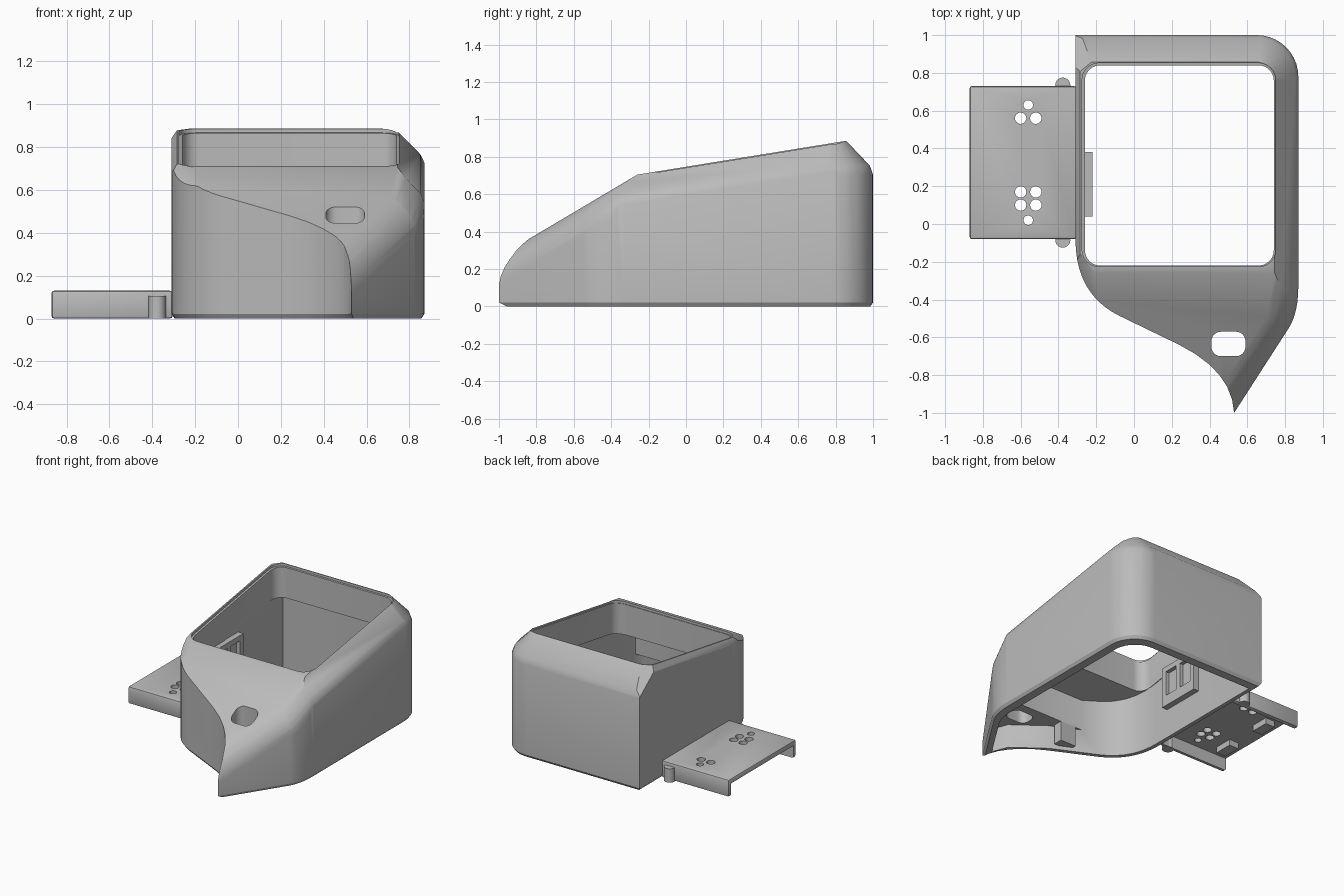
import bpy, bmesh, math
from mathutils import Vector

if "Cube" in bpy.data.objects:
    bpy.data.objects.remove(bpy.data.objects["Cube"], do_unlink=True)

GREY = (0.5, 0.5, 0.5, 1)
mat = bpy.data.materials.new("light grey plastic")
mat.use_nodes = True
mat.diffuse_color = GREY
mat.node_tree.nodes["Principled BSDF"].inputs["Base Color"].default_value = GREY


def add_object(name, bm):
    bmesh.ops.recalc_face_normals(bm, faces=bm.faces)
    me = bpy.data.meshes.new(name)
    bm.to_mesh(me)
    bm.free()
    ob = bpy.data.objects.new(name, me)
    bpy.context.collection.objects.link(ob)
    me.materials.append(mat)
    return ob


def loft(name, loops):
    """Closed solid through matching loops of 3D points."""
    bm = bmesh.new()
    rings = [[bm.verts.new(p) for p in loop] for loop in loops]
    bm.faces.new(rings[0])
    bm.faces.new(rings[-1])
    n = len(rings[0])
    for a, b in zip(rings, rings[1:]):
        for i in range(n):
            j = (i + 1) % n
            bm.faces.new((a[i], a[j], b[j], b[i]))
    return add_object(name, bm)


def at(loop, z):
    return [(x, y, z) for x, y in loop]


def below_rim(loop, drop):
    """Loop on a plane parallel to the sloping rim."""
    return [(x, y, 0.747 + SLOPE * y - drop) for x, y in loop]


def prism(name, loop, z0, z1):
    return loft(name, [at(loop, z0), at(loop, z1)])


def box(name, x0, x1, y0, y1, z0, z1):
    return prism(name, [(x0, y0), (x1, y0), (x1, y1), (x0, y1)], z0, z1)


def circle(x, y, r, n=24):
    return [(x + r * math.cos(2 * math.pi * i / n), y + r * math.sin(2 * math.pi * i / n))
            for i in range(n)]


def rounded(x0, x1, y0, y1, r, n=6):
    pts = []
    for k, (cx, cy) in enumerate([(x1 - r, y1 - r), (x0 + r, y1 - r), (x0 + r, y0 + r), (x1 - r, y0 + r)]):
        for i in range(n + 1):
            a = math.pi / 2 * (k + i / n)
            pts.append((cx + r * math.cos(a), cy + r * math.sin(a)))
    return pts


def bezier(p, c, q, n):
    p, c, q = Vector(p), Vector(c), Vector(q)
    return [tuple(p * (1 - t) ** 2 + c * 2 * t * (1 - t) + q * t * t)
            for t in (i / n for i in range(n + 1))]


def inset(loop, d):
    """Offset a counter-clockwise loop inward by d."""
    out = []
    for i, p in enumerate(loop):
        p = Vector(p)
        a = (p - Vector(loop[i - 1])).normalized()
        b = (Vector(loop[(i + 1) % len(loop)]) - p).normalized()
        na, nb = Vector((-a.y, a.x)), Vector((-b.y, b.x))
        out.append(tuple(p + (na + nb) * d / (1 + na.dot(nb))))
    return out


def boolean(target, cutter, op="DIFFERENCE"):
    mod = target.modifiers.new("cut", "BOOLEAN")
    mod.operation, mod.object, mod.solver = op, cutter, "EXACT"
    bpy.context.view_layer.update()
    dg = bpy.context.evaluated_depsgraph_get()
    me = bpy.data.meshes.new_from_object(target.evaluated_get(dg))
    target.modifiers.clear()
    target.data = me
    bpy.data.objects.remove(cutter, do_unlink=True)


# Body footprint
def footprint(tip_steps):
    pts = [(-0.31, 1)]
    pts += bezier((-0.31, -0.08), (-0.31, -0.37), (-0.08, -0.485), 10)
    pts += bezier((0.24, -0.64), (0.52, -0.78), (0.53, -1), tip_steps)
    pts += bezier((0.82, -0.55), (0.87, -0.47), (0.87, -0.33), 6)
    for i in range(11):
        a = math.pi / 2 * i / 10
        pts.append((0.65 + 0.22 * math.cos(a), 0.78 + 0.22 * math.sin(a)))
    return pts


# Sloping planes that limit the body's top: (point, outward normal)
SLOPE = 0.162
FRONT = (0, -0.593, 1)
planes = [
    ((0, -0.26, 0.705), (0, -SLOPE, 1)),             # top rim
    ((0, -0.26, 0.705), FRONT),                      # front slope
    ((0.745, -0.26, 0.705), (1.0, -SLOPE, 1)),       # right chamfer
    ((0.855, -0.26, 0.59), (2.2, -SLOPE, 1)),        # right soft edge
    ((-0.285, -0.26, 0.705), (-1.6, -SLOPE, 1)),     # left edge
    ((-0.255, 0.835, 0.88), (-1, 1, 1.3)),           # back left corner
    ((-0.25, -0.205, 0.714), (-1, -1, 1.5)),         # front left corner
]


def fillet(x, y, wall, radius, steps=7):
    """Planes rounding the front slope into the wall through (x, y)."""
    a, b = Vector(FRONT).normalized(), Vector(wall).normalized()
    edge = Vector((x, y, 0.705 + 0.593 * (y + 0.26)))
    centre = edge - (a + b) * radius / (1 + a.dot(b))
    for i in range(1, steps):
        n = a.slerp(b, i / steps)
        planes.append((tuple(centre + n * radius), tuple(n)))


fillet(0.53, -1, (0.84, -0.54, 0), 0.2)              # nose
fillet(0.858, -0.44, (0.97, -0.25, 0), 0.175)        # turn to the right side
for i in range(1, 7):                                # back chamfer and its corner
    a = math.pi / 2 * i / 6
    c, s = math.cos(a), math.sin(a)
    for r, z, rise in ((0.22, 0.735, 0.95), (0.205, 0.747, 0.35)):
        planes.append(((0.65 + r * c, 0.78 + r * s, z), (c, s, rise)))


def envelope(name, shrink):
    bm = bmesh.new()
    bmesh.ops.create_cube(bm, size=4)
    bmesh.ops.translate(bm, verts=bm.verts, vec=(0, 0, 1.5))
    for p, n in planes:
        n = Vector(n).normalized()
        bmesh.ops.bisect_plane(bm, geom=bm.verts[:] + bm.edges[:] + bm.faces[:], dist=1e-5,
                               plane_co=Vector(p) - n * shrink, plane_no=n, clear_outer=True)
        bmesh.ops.holes_fill(bm, edges=[e for e in bm.edges if e.is_boundary], sides=0)
    return add_object(name, bm)


# Outer body
WALL = 0.045
outline = footprint(6)
shell = loft("body_shell", [at(inset(outline, 0.015), 0), at(outline, 0.022), at(outline, 1.2)])
boolean(shell, envelope("outer_limit", 0), "INTERSECT")

# Cavity: sloping ceiling, thicker right and back walls, solid block in the nose
inner = inset(footprint(2), WALL)
cavity = loft("cavity", [at(inner, -0.1), below_rim(inner, 0.25)])
boolean(cavity, prism("thick_walls", [(x - 0.035, y - 0.035) for x, y in inner], -0.2, 1.2), "INTERSECT")
boolean(cavity, envelope("inner_limit", WALL), "INTERSECT")
boolean(cavity, box("nose_block", -0.5, 1, -1.2, -0.5, 0.18, 1))
boolean(shell, cavity)

# Deep screen opening with a shallow rim step
opening = rounded(-0.26, 0.74, -0.22, 0.84, 0.08)
boolean(shell, loft("opening", [below_rim(opening, 0.27), at(opening, 1.3)]))
rim = rounded(-0.275, 0.75, -0.226, 0.852, 0.09)
boolean(shell, loft("rim_step", [below_rim(rim, 0.018), at(rim, 1.3)]))

# Slot through the nose
boolean(shell, prism("slot", rounded(0.41, 0.59, -0.7, -0.57, 0.05), 0.1, 1))

# Side door: panel with end flanges and vent holes
door = box("side_door", -0.87, -0.305, -0.08, 0.73, 0, 0.13)
bev = door.modifiers.new("soft", "BEVEL")
bev.width, bev.segments = 0.012, 2
boolean(door, box("channel", -1, -0.2, -0.05, 0.70, -0.1, 0.095))
for x, y, r in [(-0.56, 0.63, 0.025), (-0.6, 0.56, 0.03), (-0.52, 0.56, 0.03), (-0.56, 0.02, 0.025),
                (-0.6, 0.17, 0.03), (-0.52, 0.17, 0.03), (-0.6, 0.1, 0.03), (-0.52, 0.1, 0.03)]:
    boolean(door, prism("vent", circle(x, y, r), -0.1, 0.3))

# Door hinge tabs and ribs
for side, y in (("back", 0.735), ("front", -0.085)):
    prism(side + "_door_tab", circle(-0.377, y, 0.04), 0, 0.105)
for side, y in (("back", 0.42), ("front", 0.03)):
    box(side + "_door_rib", -0.8, -0.72, y, y + 0.14, 0.05, 0.1)

# Connector bracket on the inside of the left wall
bracket = box("connector_bracket", -0.27, -0.22, 0.04, 0.38, 0.22, 0.53)
for y in (0.08, 0.23):
    boolean(bracket, box("bracket_gap", -0.25, -0.1, y, y + 0.11, 0.3, 0.49))

# Clip block inside the front wall
box("inner_clip", 0.11, 0.24, -0.57, -0.5, 0.03, 0.2)

# Smooth shading with sharp creases
bpy.ops.object.select_all(action="DESELECT")
for ob in bpy.context.collection.objects:
    if ob.type == "MESH":
        ob.select_set(True)
        bpy.context.view_layer.objects.active = ob
bpy.ops.object.shade_smooth_by_angle(angle=math.radians(32))
